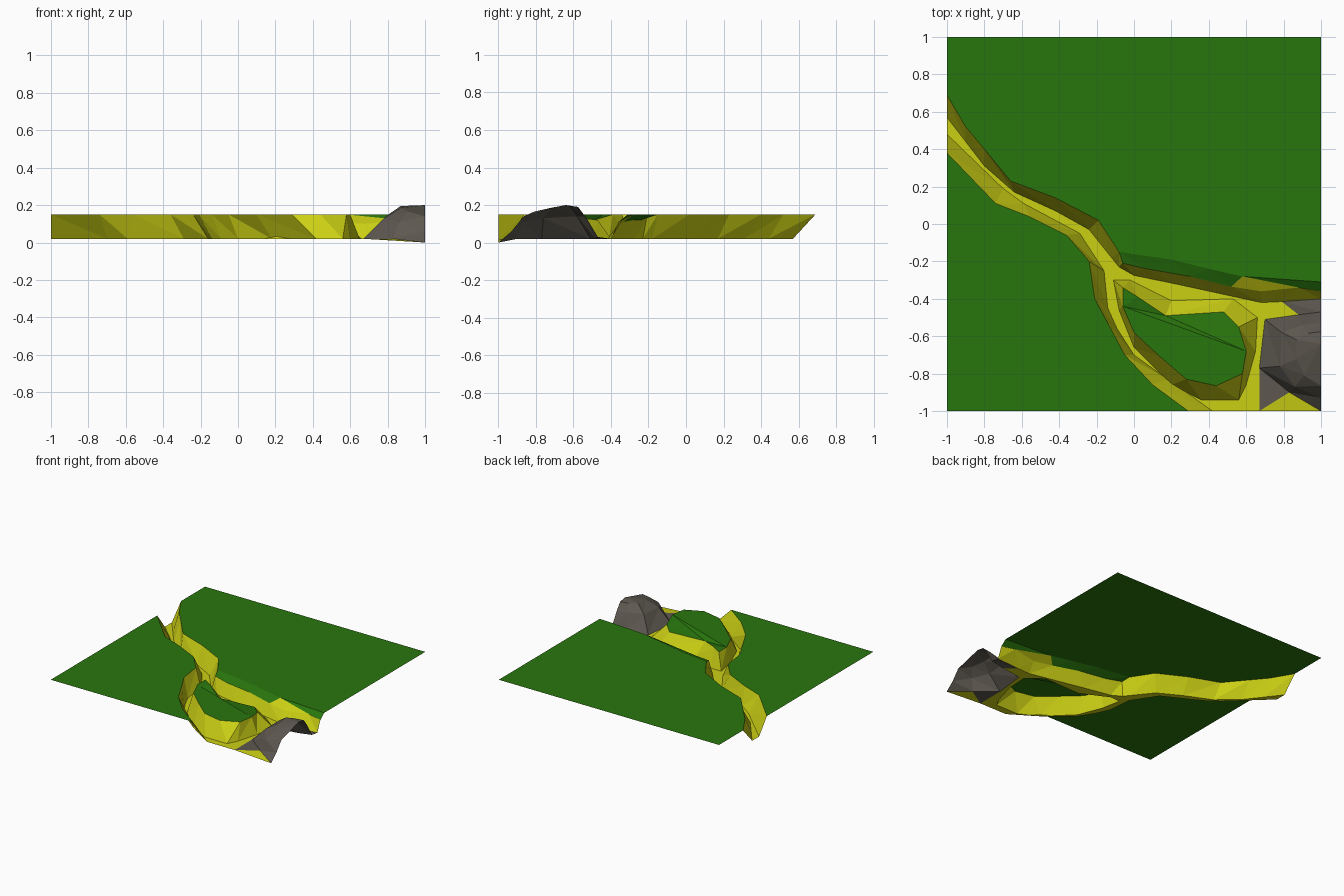
import bpy
from mathutils import Vector
from mathutils.geometry import tessellate_polygon

if "Cube" in bpy.data.objects:
    bpy.data.objects.remove(bpy.data.objects["Cube"])

TOP, BED = 0.15, 0.02


def material(name, rgb):
    m = bpy.data.materials.new(name)
    m.diffuse_color = (*rgb, 1)
    m.use_nodes = True
    m.node_tree.nodes["Principled BSDF"].inputs["Base Color"].default_value = m.diffuse_color
    return m


GRASS = material("grass_green", (0.022, 0.18, 0.004))
EARTH = material("bank_yellow", (0.60, 0.63, 0.007))
STONE = material("stone_grey", (0.11, 0.098, 0.08))


def lift(points, z):
    return [Vector((p[0], p[1], p[2] if len(p) > 2 else z)) for p in points]


def add_object(name, faces, mat):
    """Make a flat-shaded sheet from corner lists, every face turned upward."""
    verts, index, polys = [], {}, []
    for f in faces:
        a, b, c = f[:3]
        if (b - a).cross(c - a).length < 1e-7:
            continue
        if (b - a).cross(c - a).z < 0:
            f = f[::-1]
        poly = []
        for p in f:
            key = tuple(round(v, 4) for v in p)
            if key not in index:
                index[key] = len(verts)
                verts.append(key)
            poly.append(index[key])
        polys.append(poly)
    me = bpy.data.meshes.new(name)
    me.from_pydata(verts, [], polys)
    me.materials.append(mat)
    ob = bpy.data.objects.new(name, me)
    bpy.context.collection.objects.link(ob)
    return ob


def strip(a, b, closed=False):
    """Triangles joining two lines with equal point counts."""
    out, n = [], len(a)
    for i in range(n if closed else n - 1):
        j = (i + 1) % n
        out += [[a[i], a[j], b[j]], [a[i], b[j], b[i]]]
    return out


def fill(*loops):
    pts = [p for l in loops for p in l]
    return [[pts[i] for i in t] for t in tessellate_polygon(loops)]


# Bank lines, from the west edge downstream
north_top = lift([(-1, .69), (-.9, .52), (-.8, .40), (-.66, .23), (-.42, .14),
                  (-.19, .02), (-.08, -.15), (-.06, -.21, .13), (.07, -.24, .12),
                  (.30, -.28, .12), (.52, -.335, .11), (.68, -.36, .10),
                  (.88, -.34, .12), (1, -.36, .11)], TOP)
north_toe = lift([(-1, .57), (-.9, .44), (-.8, .31), (-.64, .17), (-.42, .07),
                  (-.24, -.03), (-.12, -.18), (-.08, -.23), (.0, -.275),
                  (.22, -.32), (.45, -.37), (.68, -.42), (.79, -.415), (1, -.40)], BED)
south_top = lift([(-1, .38), (-.74, .11), (-.56, .04), (-.36, -.06), (-.24, -.2),
                  (-.21, -.4), (-.14, -.53), (-.05, -.70), (.1, -.86), (.29, -1)], TOP)
south_toe = lift([(-1, .48), (-.7, .19), (-.59, .11), (-.29, -.05), (-.16, -.25),
                  (-.14, -.45), (-.09, -.56), (0, -.70), (.18, -.83), (.42, -1)], BED)

# Island between the two river arms
island_top = lift([(-.06, -.34), (.02, -.39), (.17, -.49, .12), (.48, -.47, .12),
                   (.56, -.55, .13), (.60, -.68), (.58, -.80), (.44, -.865),
                   (.28, -.83), (.14, -.71), (0, -.58), (-.06, -.44)], TOP)
island_toe = lift([(-.11, -.30), (-.02, -.30), (.20, -.41), (.53, -.40),
                   (.66, -.50), (.65, -.68), (.60, -.86), (.56, -.94),
                   (.36, -.94), (.20, -.86), (.0, -.66), (-.08, -.46)], BED)

# Rock rings, from the base up; the arch is open on the east edge
base = lift([(1, -.47, .03), (.88, -.485), (.70, -.51), (.67, -.77), (.83, -.90),
             (1, -1, 0)], BED)
waist = lift([(1, -.53, .13), (.9, -.54, .14), (.79, -.58, .14), (.78, -.76, .13),
              (.86, -.87, .11), (1, -.93, .06)], BED)
shoulder = lift([(1, -.575, .19), (.93, -.585, .19), (.87, -.62, .195),
                 (.87, -.72, .185), (.91, -.81, .165), (1, -.865, .14)], BED)
crown = Vector((1, -.64, .20))

# Grass plains with the dipped verge
verge = lift([(.20, -.19), (.40, -.24), (.58, -.28), (1, -.31)], TOP)
north_plain = north_top[:7] + verge + lift([(1, 1), (-1, 1)], TOP)
south_plain = south_top + lift([(-1, -1)], TOP)
add_object("north_grass", fill(north_plain), GRASS)
add_object("south_grass", fill(south_plain), GRASS)
n = north_top
add_object("grass_verge", [[n[6], n[7], n[8]], [n[6], n[8], verge[0]],
                           [verge[0], n[8], n[9]], [verge[0], n[9], verge[1]],
                           [verge[1], n[9], n[10]], [verge[1], n[10], verge[2]],
                           [verge[2], n[12], n[13]], [verge[2], n[13], verge[3]]], GRASS)
add_object("island_grass", fill(island_top), GRASS)

# Earth banks
add_object("north_bank", strip(north_top, north_toe)
           + [[n[10], n[11], verge[2]], [n[11], n[12], verge[2]]], EARTH)
add_object("south_bank", strip(south_top, south_toe), EARTH)
add_object("island_bank", strip(island_top, island_toe, True), EARTH)

# River bed, stopping at the rock
corner = lift([(.67, -1)], BED)
outer = south_toe + corner + [base[5], base[4]] + corner
shore = south_toe + corner + [base[3], base[2], base[1]] + north_toe[-2::-1]
add_object("river_bed", fill(shore, island_toe) + [[corner[0], base[5], base[4]]], EARTH)

# Rock arch and its flat stone apron
add_object("rock_arch", strip(base, waist) + strip(waist, shoulder)
           + [[shoulder[i], shoulder[i + 1], crown] for i in range(5)], STONE)
add_object("stone_apron", [[corner[0], base[4], base[3]],
                           [north_toe[-2], base[1], base[0]],
                           [north_toe[-2], base[0], north_toe[-1]]], STONE)
